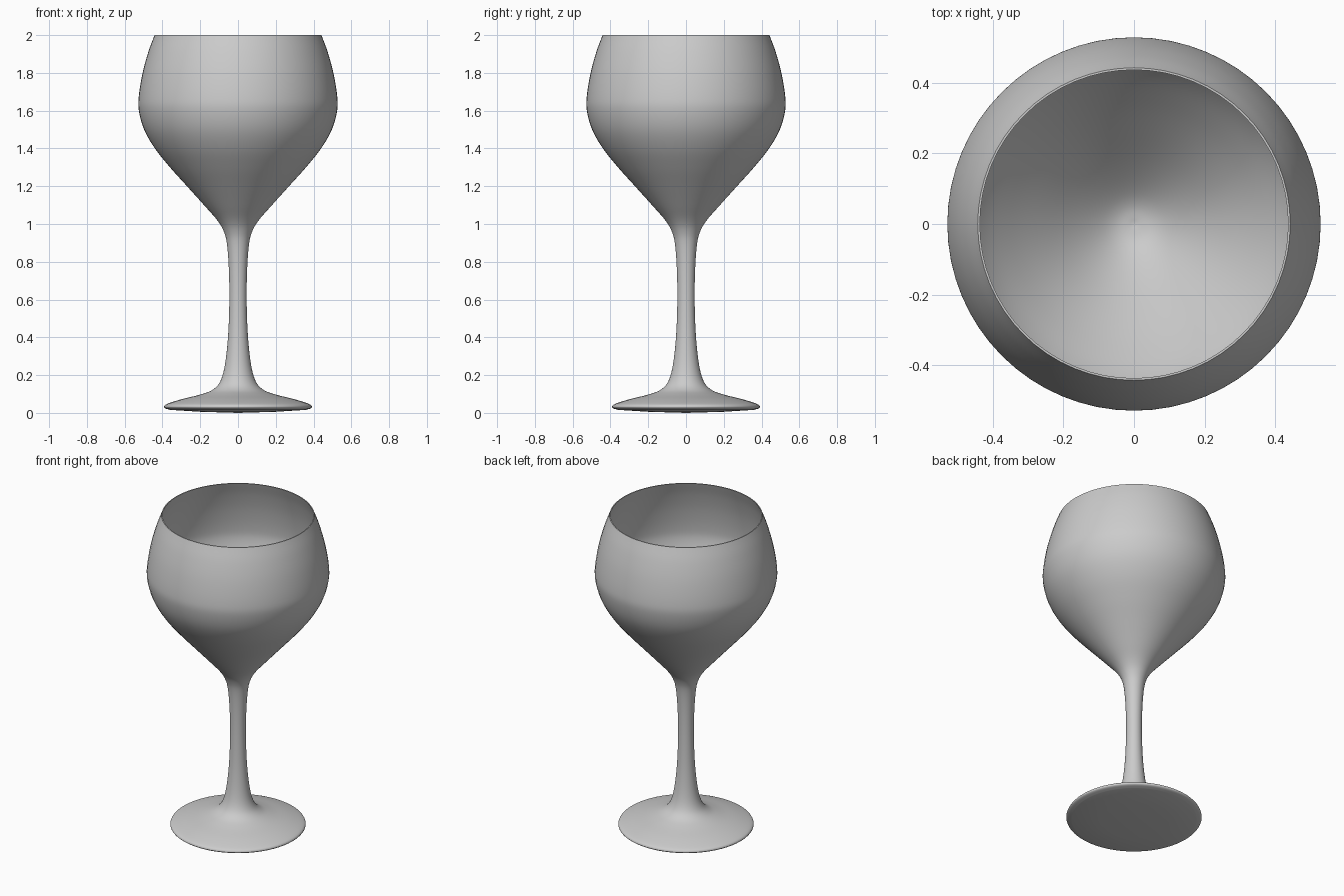
import bpy
import bmesh
import math
from mathutils import Vector

cube = bpy.data.objects.get("Cube")
if cube:
    bpy.data.objects.remove(cube, do_unlink=True)

SEGMENTS = 64

glass = bpy.data.materials.new("soft grey")
glass.use_nodes = True
GREY = (0.6, 0.6, 0.6, 1)
glass.diffuse_color = GREY
glass.node_tree.nodes["Principled BSDF"].inputs["Base Color"].default_value = GREY


def smooth_curve(points, steps=5):
    """Pass a Catmull-Rom curve through (radius, height) points."""
    pts = [Vector(p) for p in points]
    pts = [2 * pts[0] - pts[1]] + pts + [2 * pts[-1] - pts[-2]]
    out = []
    for a, b, c, d in zip(pts, pts[1:], pts[2:], pts[3:]):
        for i in range(steps):
            t = i / steps
            out.append(0.5 * (2 * b + (c - a) * t + (2 * a - 5 * b + 4 * c - d) * t**2
                              + (3 * b - a - 3 * c + d) * t**3))
    return out + [pts[-2]]


def lathe(name, profile):
    """Spin a (radius, height) profile around the z axis."""
    bm = bmesh.new()
    verts = [bm.verts.new((max(r, 0), 0, z)) for r, z in profile]
    edges = [bm.edges.new(pair) for pair in zip(verts, verts[1:])]
    bmesh.ops.spin(bm, geom=verts + edges, axis=(0, 0, 1), cent=(0, 0, 0),
                   angle=math.tau, steps=SEGMENTS, use_duplicate=False)
    bmesh.ops.remove_doubles(bm, verts=bm.verts, dist=0.0002)
    bmesh.ops.recalc_face_normals(bm, faces=bm.faces)
    mesh = bpy.data.meshes.new(name)
    bm.to_mesh(mesh)
    bm.free()
    obj = bpy.data.objects.new(name, mesh)
    bpy.context.collection.objects.link(obj)
    mesh.materials.append(glass)
    bpy.ops.object.select_all(action="DESELECT")
    obj.select_set(True)
    bpy.context.view_layer.objects.active = obj
    bpy.ops.object.shade_smooth_by_angle(angle=math.radians(50))
    return obj


# Foot underside, foot edge, stem and outer bowl
underside = [(0, 0), (0.2, 0.006), (0.36, 0.016)]
outer = smooth_curve([
    (0.36, 0.016), (0.385, 0.024), (0.391, 0.034), (0.375, 0.048), (0.30, 0.072),
    (0.20, 0.097), (0.135, 0.122), (0.095, 0.165), (0.07, 0.25), (0.053, 0.40),
    (0.046, 0.58), (0.048, 0.75), (0.058, 0.89), (0.075, 0.96), (0.11, 1.02),
    (0.18, 1.10), (0.27, 1.2), (0.36, 1.3), (0.44, 1.4), (0.497, 1.5),
    (0.525, 1.6), (0.525, 1.68), (0.505, 1.8), (0.475, 1.91), (0.442, 2.0)])

# Thin lip and inner bowl down to a rounded bottom
inner = smooth_curve([
    (0.436, 2.0), (0.469, 1.91), (0.499, 1.8), (0.519, 1.68), (0.519, 1.6),
    (0.49, 1.5), (0.432, 1.4), (0.351, 1.3), (0.26, 1.2), (0.17, 1.107),
    (0.10, 1.045), (0.05, 1.015), (0, 1.005)])

lathe("wine_glass", underside[:-1] + outer + inner)
